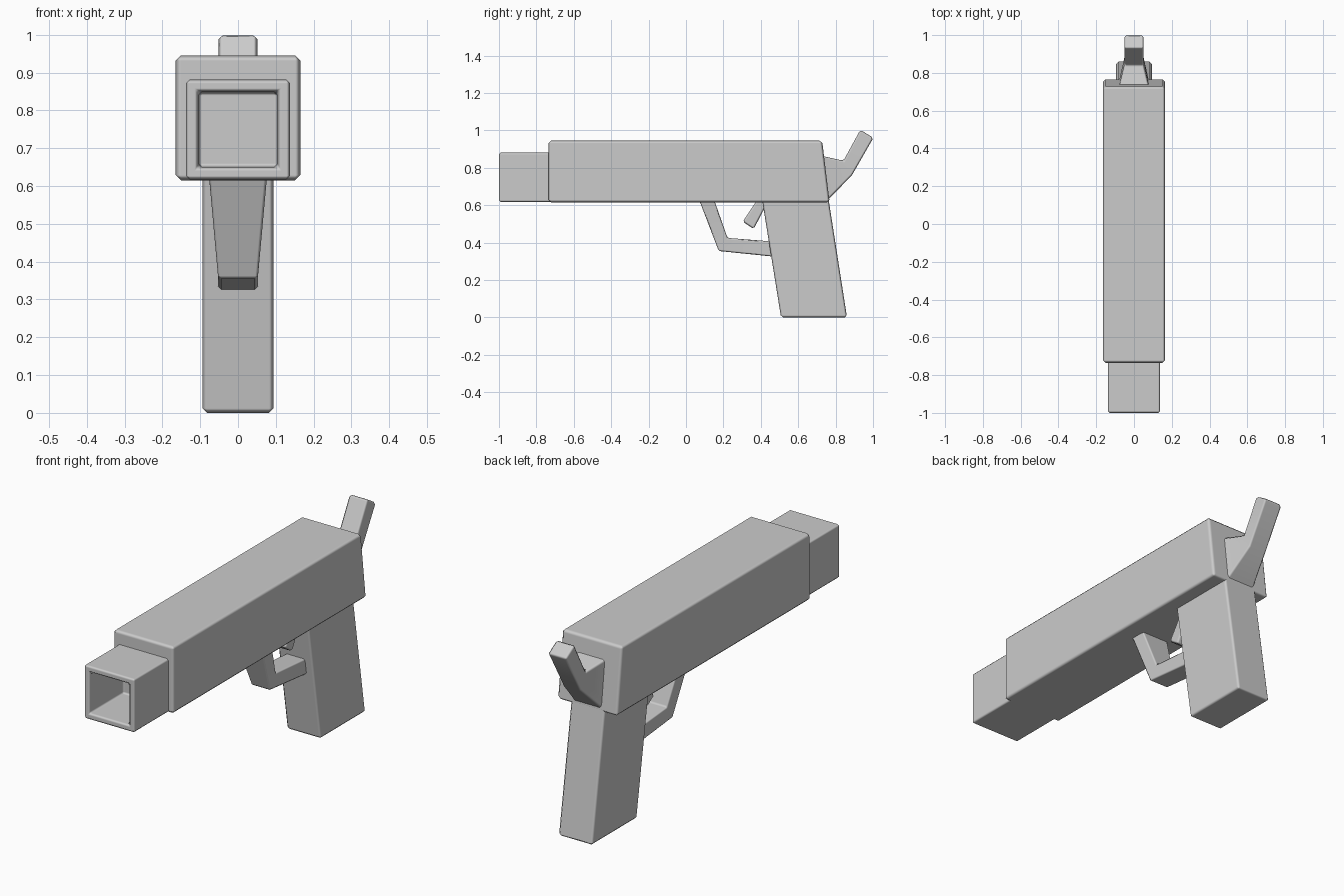
import bpy, bmesh

if "Cube" in bpy.data.objects:
    bpy.data.objects.remove(bpy.data.objects["Cube"])


def loft(name, sections, bevel=0.012):
    """Box-section loft: each section is two (y, z) points and a half width in x."""
    bm = bmesh.new()
    rings = []
    for (y0, z0), (y1, z1), w in sections:
        rings.append([bm.verts.new(p) for p in
                      ((-w, y0, z0), (w, y0, z0), (w, y1, z1), (-w, y1, z1))])
    for a, b in zip(rings, rings[1:]):
        for i in range(4):
            j = (i + 1) % 4
            bm.faces.new((a[i], a[j], b[j], b[i]))
    bm.faces.new(rings[0])
    bm.faces.new(rings[-1])
    bmesh.ops.recalc_face_normals(bm, faces=bm.faces)
    for f in bm.faces:
        f.smooth = True
    mesh = bpy.data.meshes.new(name)
    bm.to_mesh(mesh)
    bm.free()
    ob = bpy.data.objects.new(name, mesh)
    bpy.context.collection.objects.link(ob)
    mod = ob.modifiers.new("Bevel", "BEVEL")
    mod.width = bevel
    mod.segments = 1
    mod.limit_method = 'ANGLE'
    mod.harden_normals = True
    return ob


# Main body with slanted rear
loft("body", [((-0.735, 0.945), (-0.735, 0.615), 0.165),
              ((0.728, 0.945), (0.768, 0.615), 0.165)], 0.014)

# Hollow square muzzle: outer shell, front rim, then recess
loft("muzzle", [((-0.70, 0.881), (-0.70, 0.617), 0.138),
                ((-1.0, 0.881), (-1.0, 0.617), 0.138),
                ((-1.0, 0.849), (-1.0, 0.650), 0.105),
                ((-0.74, 0.849), (-0.74, 0.650), 0.105)], 0.01)

# Slanted grip
loft("grip", [((0.402, 0.66), (0.758, 0.66), 0.094),
              ((0.508, 0.0), (0.861, 0.0), 0.094)])

# Guard loop, narrowing downward
loft("trigger_guard", [((0.062, 0.65), (0.143, 0.65), 0.079),
                       ((0.175, 0.355), (0.222, 0.425), 0.053),
                       ((0.50, 0.322), (0.50, 0.403), 0.053)], 0.008)

# Trigger
loft("trigger", [((0.395, 0.65), (0.455, 0.65), 0.045),
                 ((0.303, 0.512), (0.362, 0.473), 0.045)], 0.01)

# Hammer: wide base, angled spur
loft("hammer", [((0.715, 0.866), (0.745, 0.615), 0.082),
                ((0.842, 0.838), (0.886, 0.758), 0.051),
                ((0.932, 1.003), (1.002, 0.960), 0.051)], 0.01)
